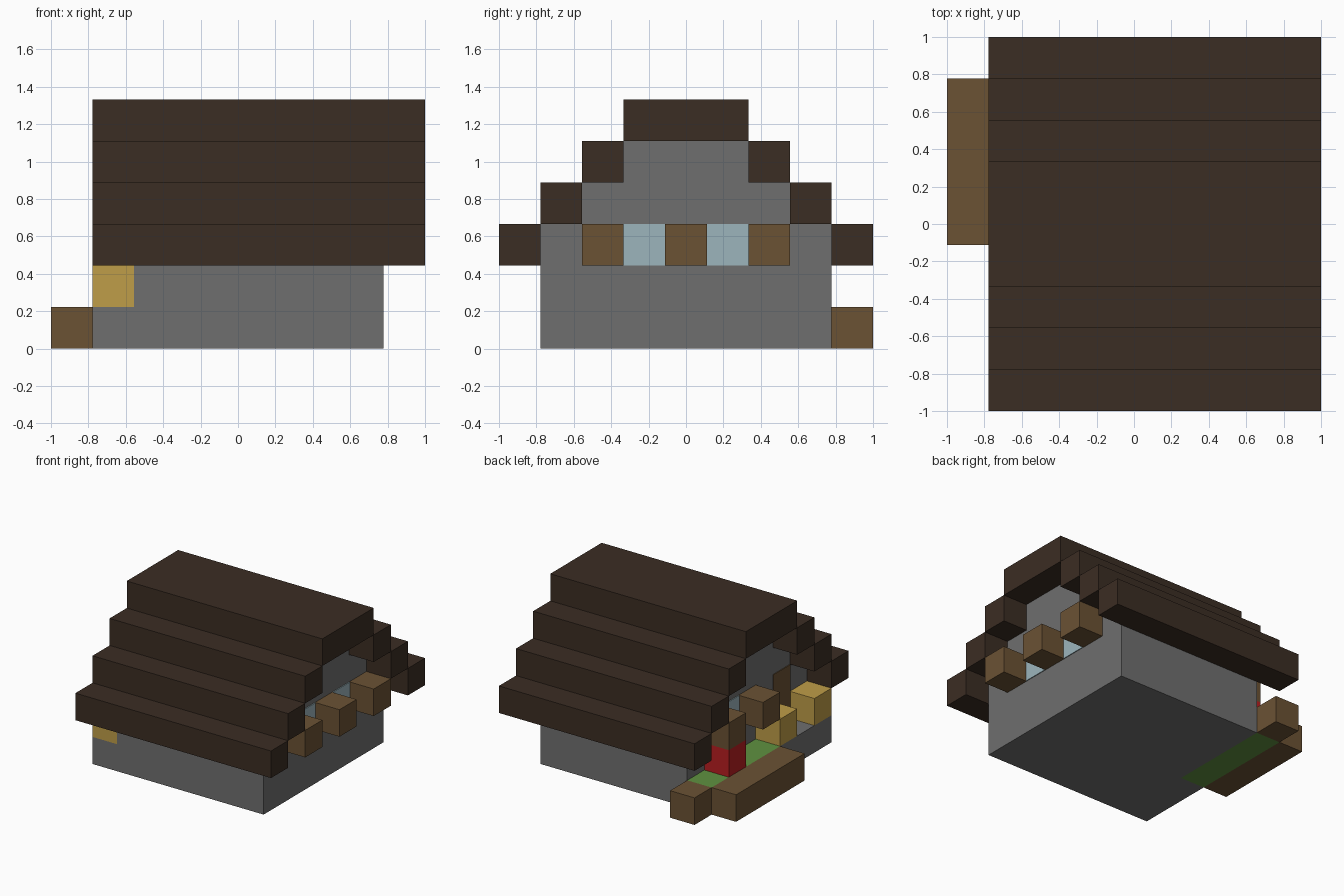
import bpy
import bmesh
from mathutils import Vector

if "Cube" in bpy.data.objects:
    bpy.data.objects.remove(bpy.data.objects["Cube"], do_unlink=True)

U = 2 / 9      # one block
PLATE = 0.03   # thickness of flush details, in blocks


def linear(c):
    c /= 255
    return c / 12.92 if c <= 0.04045 else ((c + 0.055) / 1.055) ** 2.4


def material(name, rgb):
    mat = bpy.data.materials.new(name)
    mat.use_nodes = True
    col = [linear(c) for c in rgb] + [1]
    mat.diffuse_color = col
    bsdf = mat.node_tree.nodes["Principled BSDF"]
    bsdf.inputs["Base Color"].default_value = col
    bsdf.inputs["Roughness"].default_value = 0.9
    return mat


DARK = material("dark roof wood", (59, 45, 35))
WOOD = material("brown wood", (107, 82, 52))
STONE = material("grey stone", (111, 111, 111))
GOLD = material("golden yellow", (191, 157, 72))
GLASS = material("pale blue glass", (156, 181, 188))
GREEN = material("grass green", (95, 145, 64))
RED = material("flower red", (184, 30, 32))


def place(x, y, z):
    """Block coordinates to scene coordinates."""
    return Vector((x * U - 1, y * U - 1, z * U))


def finish(name, bm, mat):
    bmesh.ops.recalc_face_normals(bm, faces=bm.faces)
    mesh = bpy.data.meshes.new(name)
    bm.to_mesh(mesh)
    bm.free()
    mesh.materials.append(mat)
    obj = bpy.data.objects.new(name, mesh)
    bpy.context.collection.objects.link(obj)
    return obj


def box(name, mat, low, size=(1, 1, 1)):
    low, size = Vector(low), Vector(size)
    bm = bmesh.new()
    bmesh.ops.create_cube(bm, size=1)
    for v in bm.verts:
        v.co = place(*(low + size * 0.5 + v.co * size))
    return finish(name, bm, mat)


# House body: stepped gable extruded along x
half = [(3.5, 0), (3.5, 3), (2.5, 3), (2.5, 4), (1.5, 4), (1.5, 5)]
outline = half + [(-y, z) for y, z in reversed(half)]
bm = bmesh.new()
gable = bm.faces.new([bm.verts.new(place(2, 4.5 + y, z)) for y, z in outline])
side = bmesh.ops.extrude_face_region(bm, geom=[gable])
bmesh.ops.translate(bm, vec=(6 * U, 0, 0),
                    verts=[v for v in side["geom"] if isinstance(v, bmesh.types.BMVert)])
finish("house_walls", bm, STONE)

# Stepped roof: one beam per side and layer, with a wide ridge
for step in range(3):
    for label, y in (("front", step), ("back", 8 - step)):
        box(f"{label}_roof_step_{step + 1}", DARK, (1, y, 2 + step), (8, 1, 1))
box("roof_ridge", DARK, (1, 3, 5), (8, 3, 1))

# Window wall: shutters with glass between them
for y in (2, 4, 6):
    box("left_shutter", WOOD, (8, y, 2))
for y in (3, 5):
    box("left_window", GLASS, (8, y, 2), (PLATE, 1, 1))

# Entrance wall: window, shutters, door
for y in (4, 6):
    box("right_shutter", WOOD, (1, y, 2))
box("right_window", GLASS, (2 - PLATE, 5, 2), (PLATE, 1, 1))
box("door", WOOD, (2 - PLATE, 2, 1), (PLATE, 1, 2))

# Porch with two posts
box("porch_floor", STONE, (1, 1, 0), (1, 3, 1))
for y in (1, 3):
    box("porch_post", GOLD, (1, y, 1))

# Flower bed with wooden edging
box("flower_bed", GREEN, (1, 4, 0), (1, 4, 1))
box("bed_edge_side", WOOD, (0, 4, 0), (1, 4, 1))
box("bed_edge_back", WOOD, (1, 8, 0))
box("red_flower", RED, (1, 6, 1))
